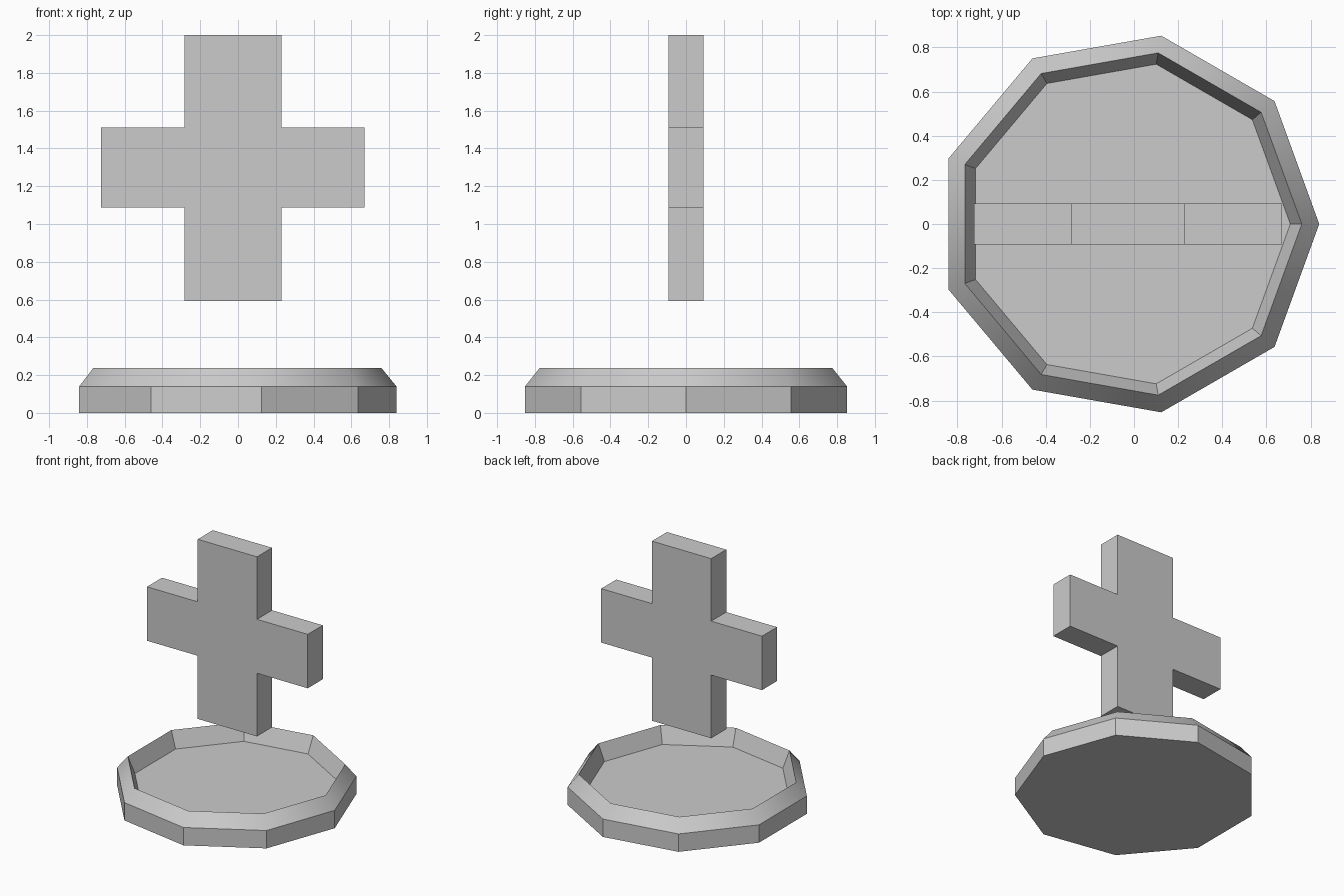
import bpy, bmesh, math

if "Cube" in bpy.data.objects:
    bpy.data.objects.remove(bpy.data.objects["Cube"])

CX = -0.027  # shared centre line of cross and dish


def finish(bm, name):
    bmesh.ops.recalc_face_normals(bm, faces=bm.faces[:])
    mesh = bpy.data.meshes.new(name)
    bm.to_mesh(mesh)
    bm.free()
    obj = bpy.data.objects.new(name, mesh)
    bpy.context.collection.objects.link(obj)
    return obj


# Nine-sided dish base: (radius, height) rings from underside to inner floor
SIDES = 9
profile = [(0.866, 0.0), (0.866, 0.14), (0.787, 0.237), (0.735, 0.108)]
bm = bmesh.new()
rings = []
for r, z in profile:
    angles = [2 * math.pi * i / SIDES for i in range(SIDES)]
    rings.append([bm.verts.new((CX + r * math.cos(a), r * math.sin(a), z)) for a in angles])
for level, (low, high) in enumerate(zip(rings, rings[1:])):
    for i in range(SIDES):
        j = (i + 1) % SIDES
        face = bm.faces.new((low[i], low[j], high[j], high[i]))
        face.smooth = level == 1  # only the outer bevel is smooth
bm.faces.new(rings[0])
bm.faces.new(rings[-1])
# Keep the bevel's upper and lower borders crisp
for ring in rings:
    for i in range(SIDES):
        bm.edges.get((ring[i], ring[(i + 1) % SIDES])).smooth = False
finish(bm, "dish_base")

# Floating cross: extruded plus-shaped outline
POST, ARM, HALF_DEPTH = 0.257, 0.697, 0.093
right = [(POST, 0.592), (POST, 1.087), (ARM, 1.087), (ARM, 1.51), (POST, 1.51), (POST, 2.0)]
outline = right + [(-x, z) for x, z in reversed(right)]
bm = bmesh.new()
front = bm.faces.new([bm.verts.new((CX + x, -HALF_DEPTH, z)) for x, z in outline])
extruded = bmesh.ops.extrude_face_region(bm, geom=[front], use_keep_orig=True)["geom"]
bmesh.ops.translate(bm, vec=(0, 2 * HALF_DEPTH, 0),
                    verts=[g for g in extruded if isinstance(g, bmesh.types.BMVert)])
finish(bm, "floating_cross")
